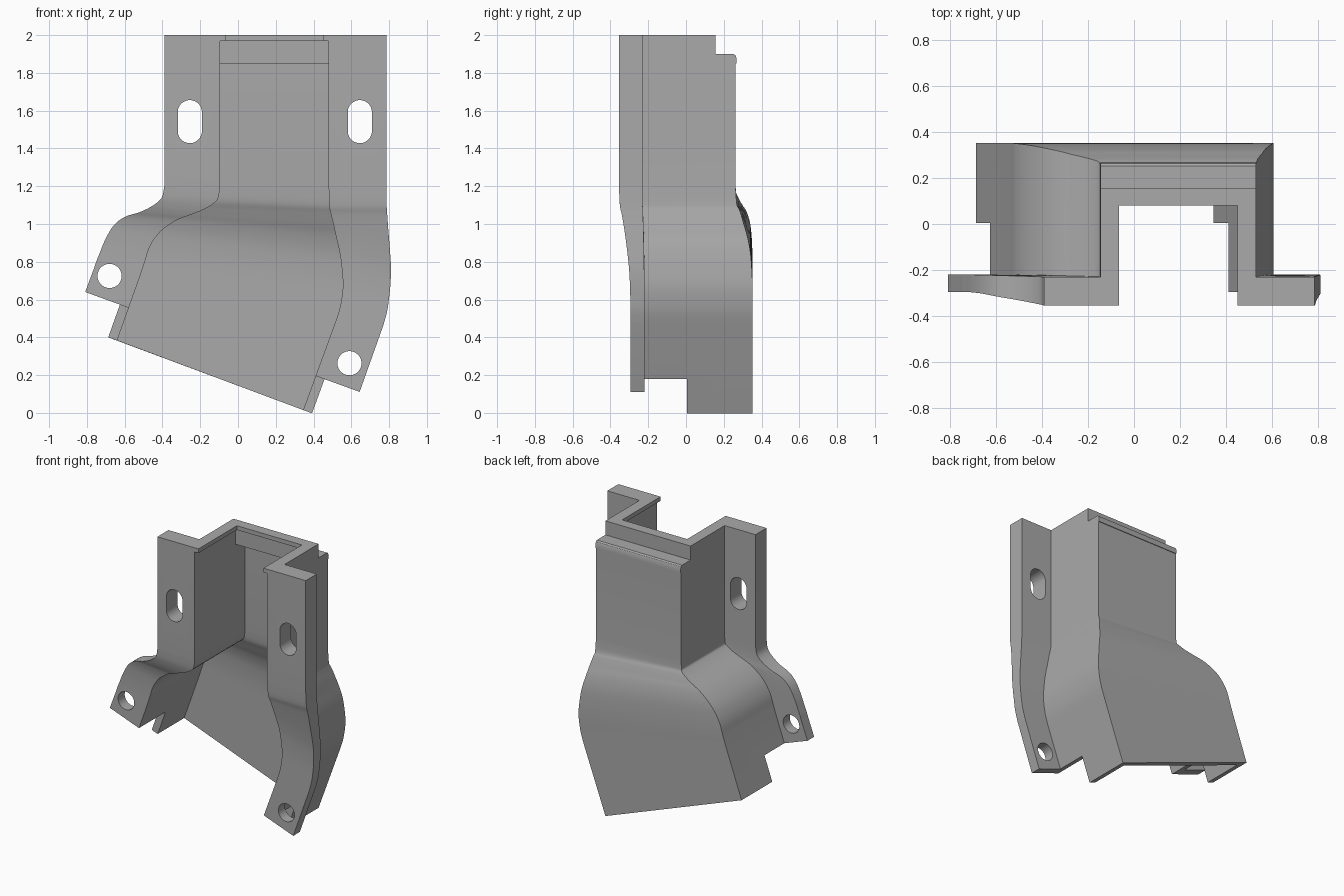
import bpy, bmesh, math
from mathutils import Vector, Matrix

if "Cube" in bpy.data.objects:
    bpy.data.objects.remove(bpy.data.objects["Cube"])

# Bend stations: left flange edge, left inner wall, right inner wall, right flange edge (x, z), depth blend
bend = [
    (-.39, 1.20, -.095, 1.20, .48, 1.20, .785, 1.20, 0),
    (-.405, 1.138, -.11, 1.127, .483, 1.10, .787, 1.10, .08),
    (-.455, 1.095, -.175, 1.08, .49, 1.06, .79, 1.05, .25),
    (-.52, 1.063, -.254, 1.048, .505, 1.0, .795, .98, .45),
    (-.60, 1.037, -.333, 1.016, .52, .93, .803, .88, .68),
    (-.66, .99, -.413, .958, .54, .84, .81, .77, .88),
    (-.704, .915, -.465, .884, .552, .74, .807, .68, .97),
    (-.73, .852, -.49, .81, .555, .66, .80, .61, 1),
    (-.747, .81, -.505, .765, .54, .56, .79, .54, 1),
    (-.76, .772, -.52, .72, .515, .48, .77, .465, 1),
]
foot = (-.873, .467, -.64, .383, .345, .015, .582, -.063, 1)
WALL = .05


def smooth(rows, n=4):
    """Catmull-Rom through the stations."""
    first = [2 * a - b for a, b in zip(rows[0], rows[1])]
    last = [2 * a - b for a, b in zip(rows[-1], rows[-2])]
    p = [first] + list(rows) + [last]
    out = []
    for i in range(1, len(p) - 2):
        for k in range(n):
            t = k / n
            out.append([.5 * (2 * b + (c - a) * t + (2 * a - 5 * b + 4 * c - d) * t * t
                              + (3 * b - a - 3 * c + d) * t ** 3)
                        for a, b, c, d in zip(*p[i - 1:i + 3])])
    return out + [list(rows[-1])]


def outward(rows, i, col, side):
    """Wall point moved outward by the wall thickness."""
    a, b = rows[max(i - 1, 0)], rows[min(i + 1, len(rows) - 1)]
    d = Vector((b[col] - a[col], b[col + 1] - a[col + 1])).normalized()
    if i == 0:
        d = Vector((0, -1))
    n = Vector((d.y, -d.x)) * side
    return rows[i][col] + n.x * WALL, rows[i][col + 1] + n.y * WALL


def ring(lf, li, ri, rf, lo, ro, front, rear, yin, yout):
    """Hat-shaped section."""
    pts = [(lf, front), (li, front), (li, yin), (ri, yin), (ri, front), (rf, front),
           (rf, rear), (ro, rear), (ro, yout), (lo, yout), (lo, rear), (lf, rear)]
    return [(p[0], y, p[1]) for p, y in pts]


# Straight upper part: height, inner lip, inner back, outer back
rings = []
for z, lip, yin, yout in [
        (2.0, .03, .08, .155), (1.97, .03, .08, .155), (1.97, 0, .105, .155),
        (1.9, 0, .105, .155), (1.9, 0, .105, .252), (1.893, 0, .105, .262),
        (1.88, 0, .105, .267), (1.85, 0, .105, .267), (1.85, 0, .215, .262)]:
    rings.append(ring((-.39, z), (-.095 + lip, z), (.48 - lip, z), (.785, z),
                      (-.145, z), (.53, z), -.355, -.23, yin, yout))

# Curved and tilted lower part
rows = smooth(bend) + [list(foot)]
for i, r in enumerate(rows):
    s = r[8]
    yout = .262 + .09 * s
    rings.append(ring(r[0:2], r[2:4], r[4:6], r[6:8],
                      outward(rows, i, 2, 1), outward(rows, i, 4, -1),
                      -.355 + .06 * s, -.23 + .01 * s, yout - .047, yout))

bm = bmesh.new()
loops = [[bm.verts.new(p) for p in r] for r in rings]
for a, b in zip(loops, loops[1:]):
    for k in range(12):
        j = (k + 1) % 12
        bm.faces.new((a[k], a[j], b[j], b[k]))
bm.faces.new(loops[0])
bm.faces.new(loops[-1][::-1])
bmesh.ops.remove_doubles(bm, verts=bm.verts, dist=1e-4)
bmesh.ops.dissolve_degenerate(bm, edges=bm.edges, dist=1e-4)
bmesh.ops.recalc_face_normals(bm, faces=bm.faces)


def make_object(name, b):
    me = bpy.data.meshes.new(name)
    b.to_mesh(me)
    b.free()
    ob = bpy.data.objects.new(name, me)
    bpy.context.collection.objects.link(ob)
    return ob


cover = make_object("duct_cover", bm)

# Cutters: two slots, two round holes, and the stepped foot
cut = bmesh.new()


def hole(x, z, half=0.0, r=.064):
    pts = []
    for k in range(32):
        a = 2 * math.pi * (k + .5) / 32
        pts.append((x + r * math.cos(a), z + r * math.sin(a) + math.copysign(half, math.sin(a))))
    f = [cut.verts.new((px, -.5, pz)) for px, pz in pts]
    b = [cut.verts.new((px, -.12, pz)) for px, pz in pts]
    cut.faces.new(f)
    cut.faces.new(b[::-1])
    for k in range(32):
        j = (k + 1) % 32
        cut.faces.new((f[k], b[k], b[j], f[j]))


hole(-.255, 1.542, .05)
hole(.645, 1.542, .05)
hole(-.68, .725)
hole(.59, .263)
m = (Matrix.Rotation(math.radians(20), 4, 'Y')
     @ Matrix.Translation((0, -.495, .3246 - .5)) @ Matrix.Diagonal((4, 1, 1, 1)))
bmesh.ops.create_cube(cut, size=1, matrix=m)
bmesh.ops.recalc_face_normals(cut, faces=cut.faces)
cutter = make_object("hole_cutter", cut)
cutter.hide_render = True

mod = cover.modifiers.new("openings", 'BOOLEAN')
mod.operation = 'DIFFERENCE'
mod.solver = 'EXACT'
mod.object = cutter
bpy.context.view_layer.objects.active = cover
cover.select_set(True)
cutter.select_set(False)
bpy.ops.object.modifier_apply(modifier=mod.name)
bpy.data.objects.remove(cutter)

# Plain grey finish
grey = bpy.data.materials.new("plain_grey")
grey.diffuse_color = (.4, .4, .4, 1)
grey.use_nodes = True
grey.node_tree.nodes["Principled BSDF"].inputs["Base Color"].default_value = grey.diffuse_color
cover.data.materials.clear()
cover.data.materials.append(grey)
bpy.ops.object.shade_smooth_by_angle(angle=math.radians(30))
